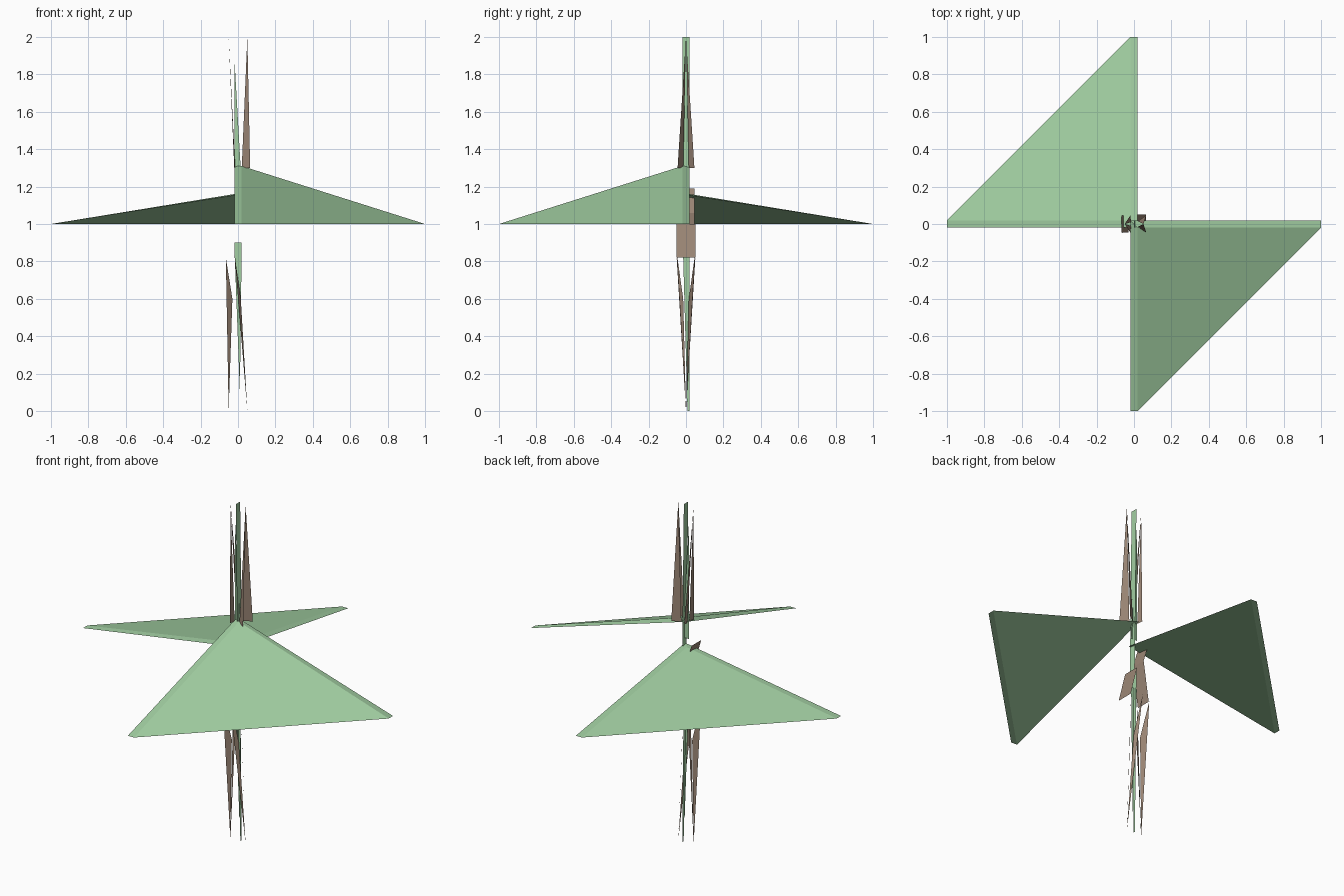
import bpy

if "Cube" in bpy.data.objects:
    bpy.data.objects.remove(bpy.data.objects["Cube"])

def material(name, color):
    m = bpy.data.materials.new(name)
    m.diffuse_color = color
    m.use_nodes = True
    m.node_tree.nodes["Principled BSDF"].inputs["Base Color"].default_value = m.diffuse_color
    return m

GREEN = material("leaf_green", (0.36, 0.62, 0.36, 1))
BROWN = material("bark_brown", (0.33, 0.24, 0.18, 1))
W = 0.02  # half thickness of the leaf edges

def build(name, verts, faces, mat):
    me = bpy.data.meshes.new(name)
    me.from_pydata(verts, [], faces)
    me.update()
    ob = bpy.data.objects.new(name, me)
    bpy.context.collection.objects.link(ob)
    me.materials.append(mat)
    return ob

# Broad drooping leaves: thin wedge slabs in two opposite quadrants
def leaf(name, s, peak):
    verts = [(s * W, -s * W, peak), (s, -s * W, 1), (s * W, -s, 1),
             (-s * W, s * W, peak), (s, s * W, 1), (-s * W, -s, 1)]
    faces = [(0, 2, 1), (3, 4, 5), (0, 1, 4, 3), (0, 3, 5, 2), (1, 2, 5, 4)]
    build(name, verts, faces, GREEN)

leaf("front_leaf", 1, 1.31)
leaf("back_leaf", -1, 1.16)

# Upright green blades along the centre
build("upper_blade", [(0, -W, 2), (0, W, 2), (0.012, W, 1.0), (0.012, -W, 1.0)],
      [(0, 1, 2, 3)], GREEN)
build("lower_blade", [(0.01, 0.008, 0), (0.01, W, 0), (0, W, 1.0), (0, -W, 1.0)],
      [(0, 1, 2, 3)], GREEN)
build("cross_blade", [(-W, 0, 1.9), (W, 0, 1.2), (-W, 0, 1.2),
                      (0.01, 0, 0.1), (-W, 0, 0.9), (W, 0, 0.9)],
      [(0, 1, 2), (3, 4, 5)], GREEN)

# Brown splinters: a pair of slim fins meeting at each tip
def splinter(name, tip, outer, inner):
    verts, faces = [], []
    for sy in (-1, 1):
        n = len(verts)
        verts += [tip, (outer[0], sy * outer[1], outer[2]),
                  (inner[0], sy * inner[1], inner[2])]
        faces.append((n, n + 1, n + 2))
    build(name, verts, faces, BROWN)

splinter("upper_left_splinter", (-0.05, 0, 2), (-0.02, 0.045, 1.3), (-0.015, 0.01, 1.3))
splinter("upper_right_splinter", (0.05, 0, 2), (0.065, 0.045, 1.3), (0.02, 0.015, 1.3))
splinter("lower_left_splinter", (-0.05, 0, 0), (-0.065, 0.05, 0.82), (-0.03, 0.015, 0.6))
splinter("lower_right_splinter", (0.05, 0, 0), (-0.02, 0.05, 0.85), (0.015, 0.015, 0.6))

# Broken bark flaps around the middle
def flap(name, profile, y):
    verts = [(x, s * y, z) for x, z in profile for s in (-1, 1)]
    faces = [(2 * i, 2 * i + 1, 2 * i + 3, 2 * i + 2) for i in range(len(profile) - 1)]
    build(name, verts, faces, BROWN)

flap("right_flap", [(0.02, 1.0), (0.065, 0.82)], 0.05)
flap("left_flap", [(-0.068, 1.19), (-0.03, 1.06), (-0.065, 0.82)], 0.045)
